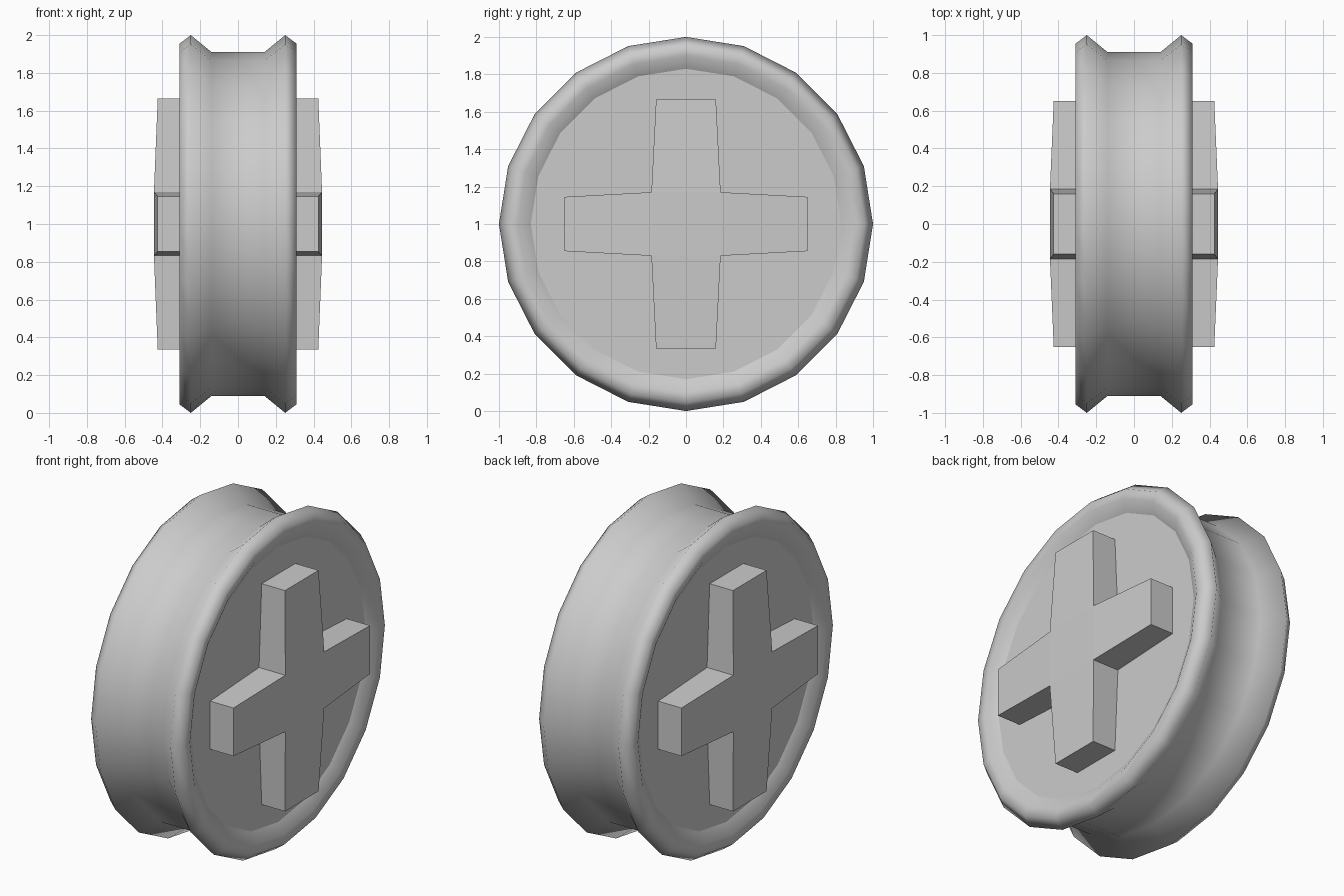
import bpy, bmesh
from math import sin, cos, pi

if "Cube" in bpy.data.objects:
    bpy.data.objects.remove(bpy.data.objects["Cube"])

SIDES = 20
CZ = 1.0


def finish(bm, name):
    bmesh.ops.recalc_face_normals(bm, faces=bm.faces)
    mesh = bpy.data.meshes.new(name)
    bm.to_mesh(mesh)
    bm.free()
    obj = bpy.data.objects.new(name, mesh)
    bpy.context.collection.objects.link(obj)
    return obj


# Wheel: half profile (x, radius) mirrored, then turned around the x axis
half = [(0.27, 0.83), (0.31, 0.90), (0.31, 0.955), (0.25, 1.0), (0.14, 0.91)]
profile = half + [(-x, r) for x, r in reversed(half)]
bm = bmesh.new()
rings = [[bm.verts.new((x, r * sin(2 * pi * i / SIDES), CZ + r * cos(2 * pi * i / SIDES)))
          for i in range(SIDES)] for x, r in profile]
for a, b in zip(rings, rings[1:]):
    for i in range(SIDES):
        j = (i + 1) % SIDES
        bm.faces.new((a[i], a[j], b[j], b[i])).smooth = True
# Flat discs closing both sides, with a sharp border
for ring in (rings[0], rings[-1]):
    cap = bm.faces.new(ring)
    for e in cap.edges:
        e.smooth = False
finish(bm, "grooved_wheel")


def cross(name, side):
    """Raised cross whose arms taper towards their ends."""
    bm = bmesh.new()
    cy, cz = 0.185, 0.17          # half size of the centre block
    ey, ez = 0.16, 0.145          # half width of the arm ends
    ly, lz = 0.65, 0.665          # arm reach
    base, mid, tip = 0.26, 0.445, 0.425

    def vert(x, y, z):
        return bm.verts.new((side * x, y, CZ + z))

    corners = [(cy, -cz), (cy, cz), (-cy, cz), (-cy, -cz)]
    ends = [[(ly, -ez), (ly, ez)], [(ey, lz), (-ey, lz)],
            [(-ly, ez), (-ly, -ez)], [(-ey, -lz), (ey, -lz)]]
    top = [vert(mid, *c) for c in corners]
    low = [vert(base, *c) for c in corners]
    bm.faces.new(top)
    for k in range(4):
        n = (k + 1) % 4
        t0, t1 = (vert(tip, *p) for p in ends[k])
        b0, b1 = (vert(base, *p) for p in ends[k])
        bm.faces.new((top[k], t0, t1, top[n]))
        bm.faces.new((low[k], b0, t0, top[k]))
        bm.faces.new((b0, b1, t1, t0))
        bm.faces.new((b1, low[n], top[n], t1))
        bm.faces.new((low[k], low[n], b1, b0))
    bm.faces.new(low)
    finish(bm, name)


cross("right_hub_cross", 1)
cross("left_hub_cross", -1)
